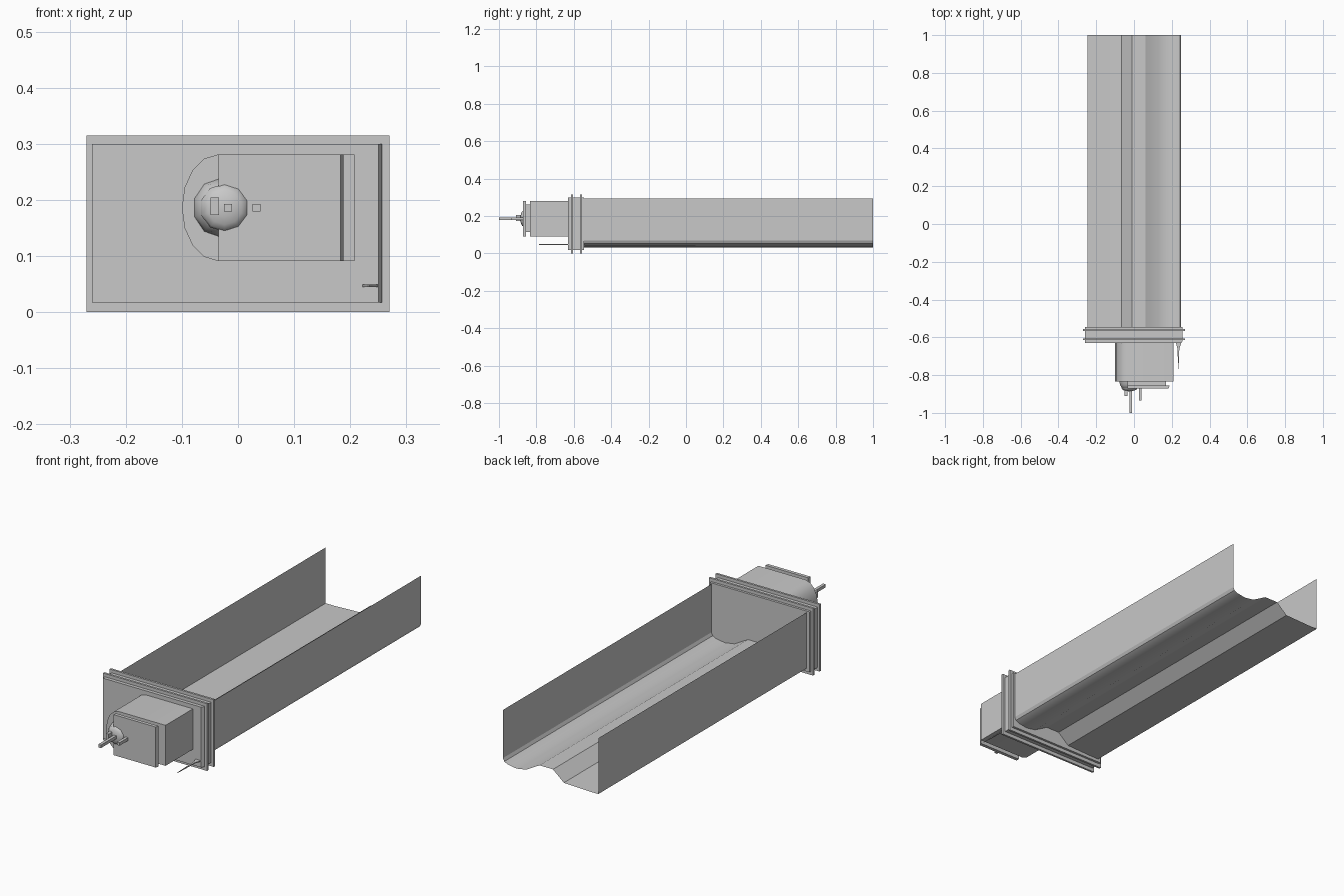
import bpy, bmesh, math
from mathutils import Vector

default = bpy.data.objects.get("Cube")
if default:
    bpy.data.objects.remove(default, do_unlink=True)

grey = bpy.data.materials.new("plain_grey")
grey.use_nodes = True
grey.diffuse_color = (0.58, 0.58, 0.58, 1)
grey.node_tree.nodes["Principled BSDF"].inputs["Base Color"].default_value = grey.diffuse_color


def finish(name, bm, smooth=None, normals=True):
    if normals:
        bmesh.ops.recalc_face_normals(bm, faces=bm.faces)
    mesh = bpy.data.meshes.new(name)
    bm.to_mesh(mesh)
    bm.free()
    mesh.materials.append(grey)
    obj = bpy.data.objects.new(name, mesh)
    bpy.context.collection.objects.link(obj)
    if smooth:
        bpy.ops.object.select_all(action='DESELECT')
        obj.select_set(True)
        bpy.context.view_layer.objects.active = obj
        bpy.ops.object.shade_smooth_by_angle(angle=math.radians(smooth))
    return obj


def box(name, x, y, z):
    bm = bmesh.new()
    bmesh.ops.create_cube(bm, size=1)
    for v in bm.verts:
        v.co = [lo + (c + 0.5) * (hi - lo) for c, (lo, hi) in zip(v.co, (x, y, z))]
    return finish(name, bm)


def extrude(name, points, offset, closed=True, smooth=None):
    """Sweep a 3D outline along an offset, capped if closed."""
    bm = bmesh.new()
    verts = [bm.verts.new(p) for p in points]
    if closed:
        geom = [bm.faces.new(verts)]
    else:
        geom = [bm.edges.new(pair) for pair in zip(verts, verts[1:])]
    if closed:
        ret = bmesh.ops.extrude_face_region(bm, geom=geom, use_keep_orig=True)
    else:
        ret = bmesh.ops.extrude_edge_only(bm, edges=geom)
    moved = [g for g in ret["geom"] if isinstance(g, bmesh.types.BMVert)]
    bmesh.ops.translate(bm, verts=moved, vec=Vector(offset))
    return finish(name, bm, smooth)


def dome(name, centre, radii, segments):
    """Half ellipsoid bulging to the front."""
    bm = bmesh.new()
    bmesh.ops.create_uvsphere(bm, u_segments=segments, v_segments=8, radius=1)
    bmesh.ops.bisect_plane(bm, geom=bm.verts[:] + bm.edges[:] + bm.faces[:],
                           plane_co=(0, 0, 0), plane_no=(0, 0, 1), clear_inner=True)
    for v in bm.verts:
        x, y, z = v.co
        v.co = Vector(centre) + Vector((x * radii[0], -z * radii[1], y * radii[2]))
    return finish(name, bm, 50)


# Open sheet trough with a raised rib in its floor
section = [(0.25, 0.294), (0.25, 0.068), (0.243, 0.054), (0.225, 0.045),
           (0.18, 0.038), (0.13, 0.046), (0.06, 0.085), (-0.01, 0.085),
           (-0.066, 0.037), (-0.2, 0.032), (-0.245, 0.032), (-0.245, 0.294)]
extrude("trough", [(x, -0.55, z) for x, z in section], (0, 1.55, 0), closed=False, smooth=25)

# End housing with a chamfered side, between two flanges
plan = [(-0.26, -0.631), (0.25, -0.631), (0.257, -0.62), (0.257, -0.545), (-0.26, -0.545)]
extrude("end_housing", [(x, y, 0.017) for x, y in plan], (0, 0, 0.283))
for name, y in (("front_flange", -0.61), ("rear_flange", -0.561)):
    box(name, (-0.27, 0.27), (y - 0.005, y + 0.005), (0, 0.315))

# Drive box, rounded on one side
outline = [(0.208, 0.091), (0.208, 0.281)]
for i in range(9):
    a = math.pi / 2 + math.pi * i / 8
    outline.append((-0.035 + 0.065 * math.cos(a), 0.186 + 0.095 * math.sin(a)))
extrude("drive_box", [(x, -0.834, z) for x, z in outline], (0, 0.21, 0), smooth=30)

# Cover and its spacer
box("cover_spacer", (-0.035, 0.17), (-0.858, -0.832), (0.115, 0.262))
cover = [(-0.035, -0.872), (0.183, -0.872), (0.188, -0.856), (-0.035, -0.856)]
extrude("cover_plate", [(x, y, 0.091) for x, y in cover], (0, 0, 0.19))

# Faceted knob and control pins
dome("knob_base", (-0.032, -0.834, 0.186), (0.048, 0.048, 0.052), 10)
dome("knob_cap", (-0.024, -0.868, 0.186), (0.044, 0.018, 0.043), 10)
box("short_pin", (-0.049, -0.034), (-0.91, -0.86), (0.173, 0.204))
box("long_pin", (-0.025, -0.011), (-1.0, -0.86), (0.179, 0.193))
box("side_pin", (0.026, 0.04), (-0.935, -0.86), (0.179, 0.193))

# Tapered wire at the lower corner
wire = [(0.222, -0.63), (0.25, -0.63), (0.24, -0.66), (0.235, -0.785), (0.23, -0.66)]
extrude("corner_wire", [(x, y, 0.045) for x, y in wire], (0, 0, 0.004))
